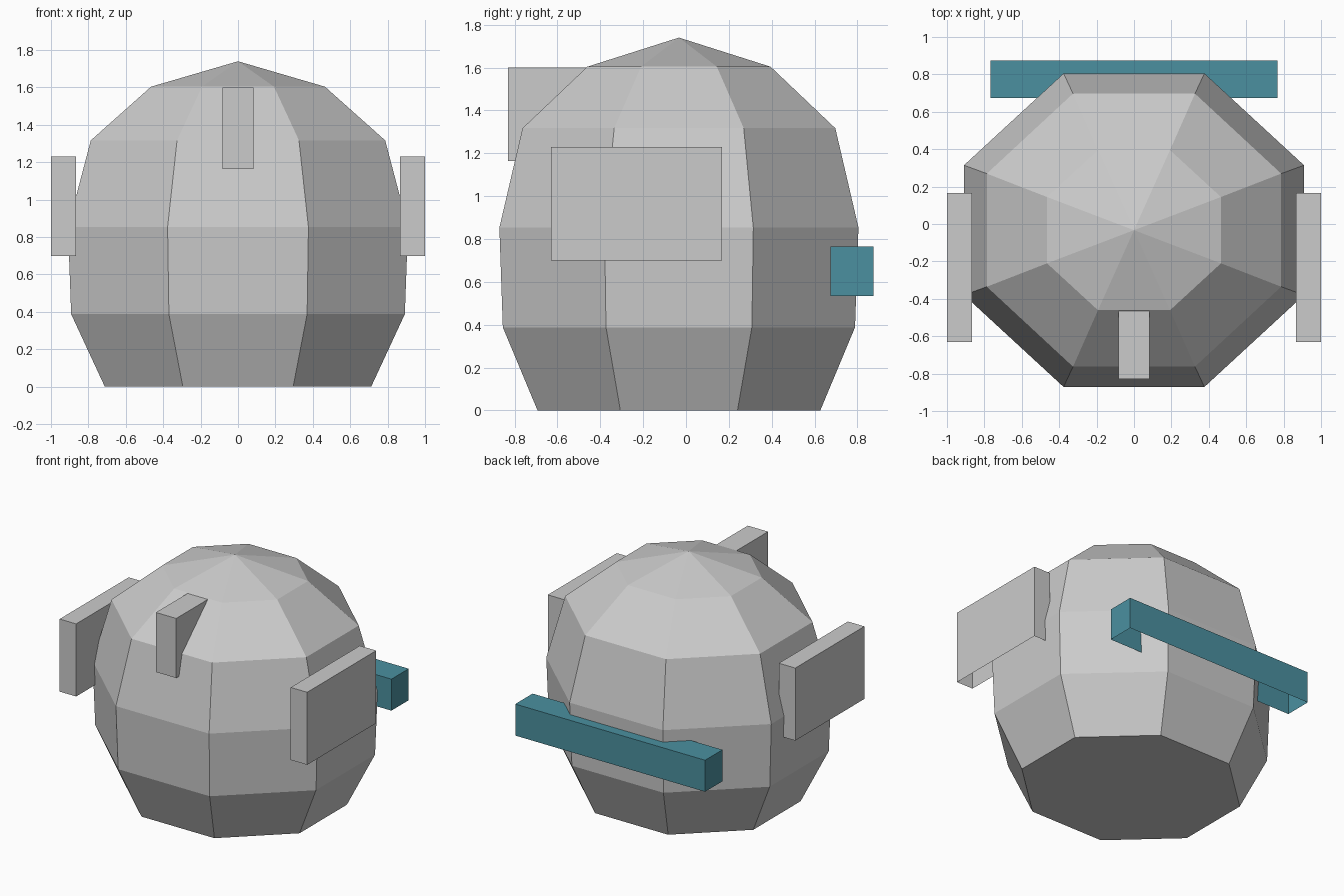
import bpy, bmesh, math

if "Cube" in bpy.data.objects:
    bpy.data.objects.remove(bpy.data.objects["Cube"])


def make_object(name, bm):
    bmesh.ops.recalc_face_normals(bm, faces=bm.faces)
    mesh = bpy.data.meshes.new(name)
    bm.to_mesh(mesh)
    bm.free()
    obj = bpy.data.objects.new(name, mesh)
    bpy.context.collection.objects.link(obj)
    return obj


def open_box(name, x, y, z):
    """Box between the given (min, max) ranges, with no underside."""
    bm = bmesh.new()
    low = [bm.verts.new((x[i], y[j], z[0])) for i, j in ((0, 0), (1, 0), (1, 1), (0, 1))]
    high = [bm.verts.new((v.co.x, v.co.y, z[1])) for v in low]
    for i in range(4):
        k = (i + 1) % 4
        bm.faces.new((low[i], low[k], high[k], high[i]))
    bm.faces.new(high)
    return make_object(name, bm)


# Eight-sided domed body: (height, half width, half depth) of each ring
RINGS = [(0, 0.712, 0.66), (0.388, 0.892, 0.822), (0.853, 0.909, 0.838),
         (1.317, 0.787, 0.73), (1.604, 0.465, 0.428)]
CENTRE_Y = -0.033
bm = bmesh.new()
flat = math.cos(math.pi / 8)
loops = []
for z, hx, hy in RINGS:
    angles = [math.pi * (2 * i + 1) / 8 for i in range(8)]
    loops.append([bm.verts.new((hx / flat * math.cos(a),
                                CENTRE_Y + hy / flat * math.sin(a), z)) for a in angles])
apex = bm.verts.new((0, CENTRE_Y, 1.74))
bm.faces.new(loops[0][::-1])
for i in range(8):
    k = (i + 1) % 8
    for a, b in zip(loops, loops[1:]):
        bm.faces.new((a[i], a[k], b[k], b[i]))
    bm.faces.new((loops[-1][i], loops[-1][k], apex))
make_object("body", bm)

# Side panels
open_box("side_panel_right", (0.867, 1.0), (-0.63, 0.167), (0.70, 1.23))
open_box("side_panel_left", (-1.0, -0.867), (-0.63, 0.167), (0.70, 1.23))

# Front fin
open_box("front_fin", (-0.082, 0.082), (-0.83, -0.43), (1.165, 1.6))

# Teal bar across the back
bar = open_box("rear_bar", (-0.767, 0.767), (0.675, 0.875), (0.535, 0.765))
teal = bpy.data.materials.new("teal")
teal.diffuse_color = (0.07, 0.28, 0.35, 1)
teal.use_nodes = True
teal.node_tree.nodes["Principled BSDF"].inputs["Base Color"].default_value = teal.diffuse_color
bar.data.materials.append(teal)
